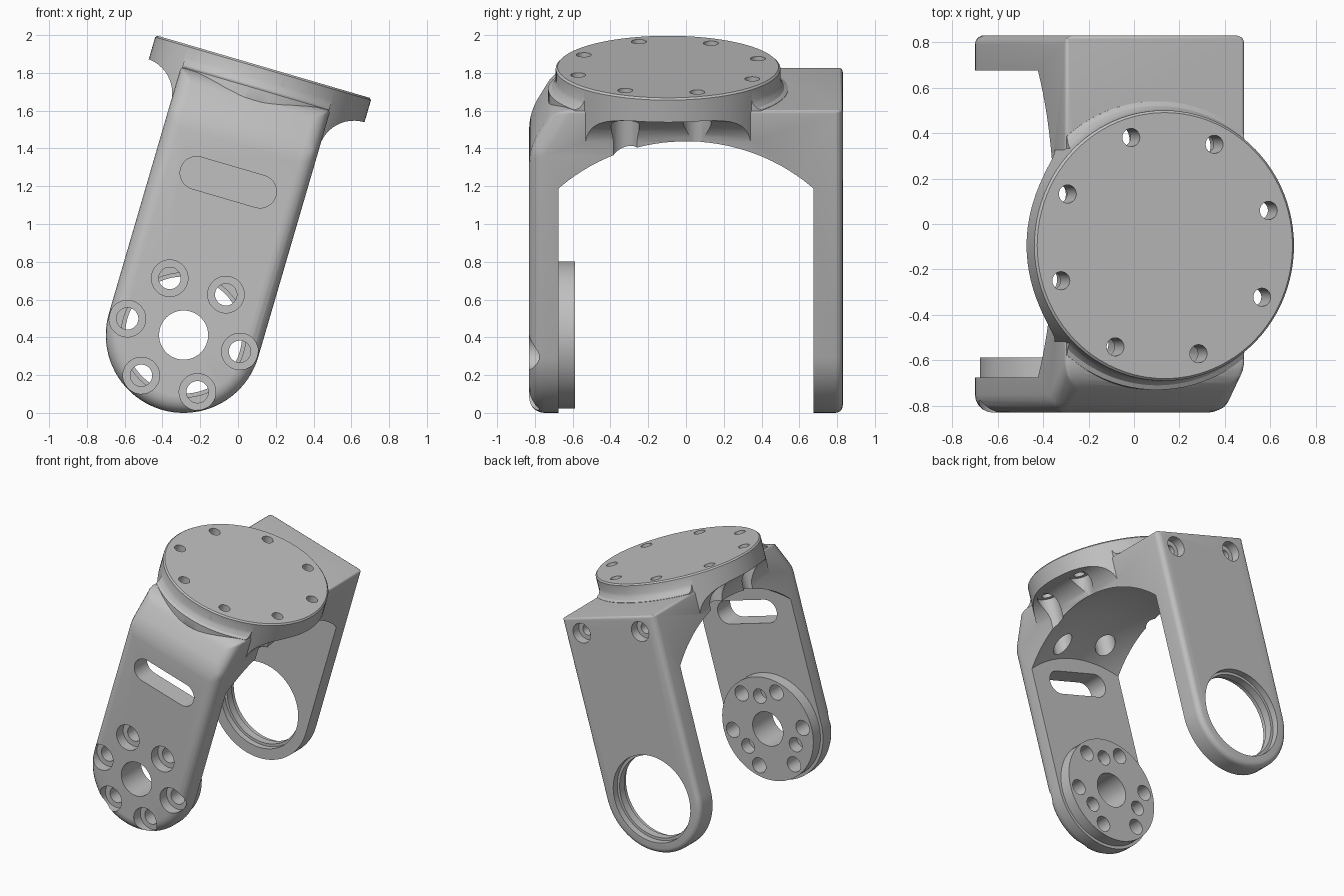
import bpy, bmesh
from math import sin, cos, pi, radians, sqrt
from mathutils import Vector

cube = bpy.data.objects.get("Cube")
if cube:
    bpy.data.objects.remove(cube, do_unlink=True)

grey = bpy.data.materials.new("matte grey")
grey.use_nodes = True
COLOUR = (0.53, 0.53, 0.53, 1)
grey.diffuse_color = COLOUR
grey.node_tree.nodes["Principled BSDF"].inputs["Base Color"].default_value = COLOUR

# Local frame: x across the arm, y front to back, z along the arm, origin at the pivot
ARM_R, TOP, FRONT, BACK = 0.412, 1.358, -0.83, 0.83
PLATE, PLATE_R, PLATE_TOP = (0.008, -0.095), 0.595, 1.482


def finish(name, bm):
    bmesh.ops.recalc_face_normals(bm, faces=bm.faces)
    mesh = bpy.data.meshes.new(name)
    bm.to_mesh(mesh)
    bm.free()
    mesh.materials.append(grey)
    ob = bpy.data.objects.new(name, mesh)
    bpy.context.collection.objects.link(ob)
    return ob


def prism_bm(points, start, end):
    """Extrude a closed outline of (x, z) pairs along y."""
    bm = bmesh.new()
    a = [bm.verts.new((x, start, z)) for x, z in points]
    b = [bm.verts.new((x, end, z)) for x, z in points]
    bm.faces.new(a)
    bm.faces.new(b)
    for i in range(len(a)):
        j = (i + 1) % len(a)
        bm.faces.new((a[i], a[j], b[j], b[i]))
    return bm


def block(name, half_x, start, end, low, high):
    outline = [(-half_x, low), (half_x, low), (half_x, high), (-half_x, high)]
    return finish(name, prism_bm(outline, start, end))


def lathe(name, profile, axis, centre, segs=32):
    """Turn (radius, position) pairs around a z or y axis, with flat end caps."""
    bm = bmesh.new()
    rings = []
    for r, t in profile:
        ring = []
        for k in range(segs):
            a = 2 * pi * k / segs
            u, v = centre[0] + r * cos(a), centre[1] + r * sin(a)
            ring.append(bm.verts.new((u, v, t) if axis == "z" else (u, t, v)))
        rings.append(ring)
    for lo, hi in zip(rings, rings[1:]):
        for k in range(segs):
            j = (k + 1) % segs
            bm.faces.new((lo[k], lo[j], hi[j], hi[k]))
    bm.faces.new(rings[0])
    bm.faces.new(rings[-1])
    return finish(name, bm)


def apply(ob, mod):
    bpy.context.view_layer.objects.active = ob
    bpy.ops.object.modifier_apply(modifier=mod.name)


def combine(ob, other, operation):
    mod = ob.modifiers.new("combine", "BOOLEAN")
    mod.operation = operation
    mod.solver = "EXACT"
    mod.object = other
    apply(ob, mod)
    bpy.data.objects.remove(other, do_unlink=True)


def arc(cx, cz, r, a0, a1, n):
    return [(cx + r * cos(radians(a0 + (a1 - a0) * i / n)),
             cz + r * sin(radians(a0 + (a1 - a0) * i / n))) for i in range(n + 1)]


# Outer body: round-ended block with a sloping front shoulder
outline = arc(0, 0, ARM_R, 180, 360, 40) + [(ARM_R, TOP), (-ARM_R, TOP)]
bm = prism_bm(outline, FRONT, BACK)
slope = Vector((0, -0.22, 0.13))
cut = bmesh.ops.bisect_plane(bm, geom=bm.verts[:] + bm.edges[:] + bm.faces[:],
                             plane_co=(0, FRONT, 1.13), plane_no=slope, clear_outer=True)
bmesh.ops.holes_fill(bm, edges=[g for g in cut["geom_cut"] if isinstance(g, bmesh.types.BMEdge)])
bmesh.ops.recalc_face_normals(bm, faces=bm.faces)
weight = bm.edges.layers.float.new("bevel_weight_edge")
for e in bm.edges:
    if e.calc_face_angle(0) > radians(20):
        if all(v.co.y < -0.6 for v in e.verts):
            e[weight] = 1.0
        else:
            e[weight] = 0.2 if all(v.co.z > TOP - 0.01 for v in e.verts) else 0.5
body = finish("bracket", bm)
mod = body.modifiers.new("rounding", "BEVEL")
mod.limit_method = "WEIGHT"
mod.width = 0.08
mod.segments = 5
apply(body, mod)

# Soft collar where the plate meets the block
collar = lathe("collar", [(0.60, 1.2), (0.635, 1.3), (0.635, 1.36), (0.615, 1.37),
                          (0.602, 1.39), (0.592, 1.42)], "z", PLATE, 96)
combine(collar, block("collar_trim", 0.405, -1, 1, 1, 2), "INTERSECT")
combine(body, collar, "UNION")

# Round mounting plate with chamfered top edge, flaring out of the block's sides
plate = lathe("plate", [(PLATE_R, 1.0), (PLATE_R, PLATE_TOP - 0.01),
                        (PLATE_R - 0.01, PLATE_TOP)], "z", PLATE, 96)
side = [(0.40, 1.12)] + arc(0.60, 1.16, 0.19, 180, 90, 12) + [(0.7, 1.35), (0.7, 1.6)]
flare = side + [(-x, z) for x, z in reversed(side)]
combine(plate, finish("flare", prism_bm(flare, -0.9, 0.7)), "INTERSECT")
combine(body, plate, "UNION")

# Domed opening between the two arms
half, dome_z, dome_r = 0.675, 0.183, 1.087
dome = [(dome_r, -1)] + [(r, z) for r, z in arc(0, dome_z, dome_r, 0, 89, 40)]
opening = lathe("opening", dome, "z", (0, 0), 128)
combine(opening, block("opening_trim", 0.9, -half, half, -0.8, 1.5), "INTERSECT")
combine(body, opening, "DIFFERENCE")

# Raised hub disc on the inside of the front arm
hub = lathe("hub_disc", [(0.39, -0.72), (0.39, -0.588)], "y", (0, 0), 64)
combine(body, hub, "UNION")

# Plate screw holes, counterbored from below
for k in range(8):
    a = radians(18 + 45 * k)
    spot = (PLATE[0] + 0.5 * cos(a), PLATE[1] + 0.5 * sin(a))
    combine(body, lathe("plate_hole", [(0.075, 0.8), (0.075, 1.335), (0.04, 1.335), (0.04, 1.6)],
                        "z", spot, 24), "DIFFERENCE")

# Hub bore, six counterbored screw holes and three shallow pin holes
combine(body, lathe("hub_bore", [(0.13, -1), (0.13, -0.5)], "y", (0, 0), 48), "DIFFERENCE")
for k in range(6):
    a = radians(60 * k)
    spot = (0.31 * cos(a), 0.31 * sin(a))
    combine(body, lathe("hub_hole", [(0.097, -1), (0.097, -0.75), (0.058, -0.75), (0.058, -0.5)],
                        "y", spot), "DIFFERENCE")
for k in range(3):
    a = radians(90 + 120 * k)
    combine(body, lathe("pin_hole", [(0.055, -0.68), (0.055, -0.5)], "y",
                        (0.245 * cos(a), 0.245 * sin(a)), 24), "DIFFERENCE")

# Rounded slot through the front arm
slot = arc(0.175, 0.843, 0.087, -90, 90, 16) + arc(-0.175, 0.843, 0.087, 90, 270, 16)
combine(body, finish("slot_cutter", prism_bm(slot, -1, -0.5)), "DIFFERENCE")

# Large bearing bore in the back arm, with a thin lip in the middle
bore = [(0.33, 0.6), (0.33, 0.72), (0.31, 0.72), (0.31, 0.78), (0.33, 0.78), (0.33, 1)]
combine(body, lathe("bearing_bore", bore, "y", (0, 0), 64), "DIFFERENCE")

# Two counterbored screw holes near the top of the back arm
for sign in (-1, 1):
    combine(body, lathe("back_hole", [(0.04, 0.6), (0.04, 0.76), (0.075, 0.76), (0.075, 1)],
                        "y", (sign * 0.26, 1.245), 24), "DIFFERENCE")

# Smooth shading with sharp edges, then lean the bracket sideways
bpy.ops.object.select_all(action="DESELECT")
body.select_set(True)
bpy.context.view_layer.objects.active = body
bpy.ops.object.shade_smooth_by_angle(angle=radians(30))
body.rotation_euler = (0, radians(16.3), 0)
body.location = (-0.288, 0, 0.412)
